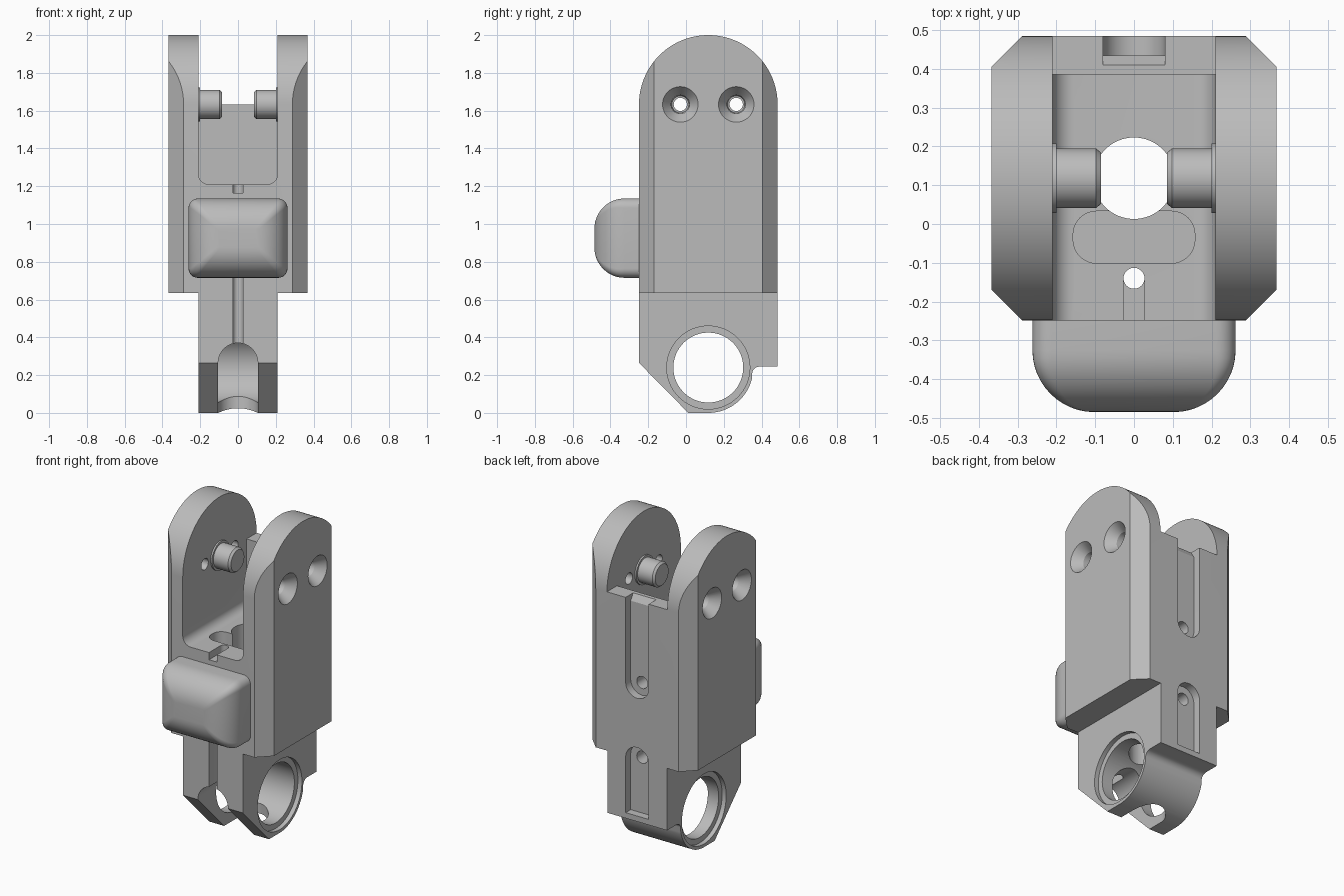
import bpy, bmesh, math
from mathutils import Vector, Matrix

cube = bpy.data.objects.get("Cube")
if cube:
    bpy.data.objects.remove(cube, do_unlink=True)

grey = bpy.data.materials.new("plain grey")
grey.use_nodes = True
colour = (0.5, 0.5, 0.5, 1)
grey.diffuse_color = colour
grey.node_tree.nodes["Principled BSDF"].inputs["Base Color"].default_value = colour

AXES = {"x": lambda a, b, d: (d, a, b), "y": lambda a, b, d: (a, d, b), "z": lambda a, b, d: (a, b, d)}


def arc(cx, cy, r, start, end, steps=24):
    return [(cx + r * math.cos(math.radians(start + (end - start) * i / steps)),
             cy + r * math.sin(math.radians(start + (end - start) * i / steps))) for i in range(steps + 1)]


def circle(cx, cy, r, steps=64):
    return arc(cx, cy, r, 0, 360, steps)[:-1]


def round_rect(cx, cy, hw, hh, r, steps=8):
    pts = []
    for sx, sy, a in ((1, 1, 0), (-1, 1, 90), (-1, -1, 180), (1, -1, 270)):
        pts += arc(cx + sx * (hw - r), cy + sy * (hh - r), r, a, a + 90, steps)
    return pts


def loft(name, axis, rings):
    """Skin a list of (outline, depth) rings along an axis and cap both ends."""
    bm = bmesh.new()
    loops = [[bm.verts.new(AXES[axis](a, b, d)) for a, b in pts] for pts, d in rings]
    n = len(loops[0])
    for lo, hi in zip(loops, loops[1:]):
        for i in range(n):
            bm.faces.new((lo[i], lo[(i + 1) % n], hi[(i + 1) % n], hi[i]))
    bm.faces.new(loops[0])
    bm.faces.new(loops[-1])
    bmesh.ops.recalc_face_normals(bm, faces=bm.faces)
    mesh = bpy.data.meshes.new(name)
    bm.to_mesh(mesh)
    bm.free()
    mesh.materials.append(grey)
    obj = bpy.data.objects.new(name, mesh)
    bpy.context.collection.objects.link(obj)
    return obj


def prism(name, axis, pts, lo, hi):
    return loft(name, axis, [(pts, lo), (pts, hi)])


def combine(obj, other, operation="DIFFERENCE"):
    bpy.context.view_layer.objects.active = obj
    mod = obj.modifiers.new("combine", "BOOLEAN")
    mod.operation, mod.solver, mod.object = operation, "EXACT", other
    bpy.ops.object.modifier_apply(modifier=mod.name)
    bpy.data.objects.remove(other, do_unlink=True)


def cut(axis, pts, lo, hi):
    combine(body, prism("cutter", axis, pts, lo, hi))


def box(x0, x1, y0, y1):
    return [(x0, y0), (x1, y0), (x1, y1), (x0, y1)]


def smooth(obj):
    bpy.ops.object.select_all(action="DESELECT")
    obj.select_set(True)
    bpy.context.view_layer.objects.active = obj
    bpy.ops.object.shade_smooth_by_angle(angle=math.radians(30))


MID, PIVOT = 0.118, 1.633          # depth centre and pin height
FRONT, BACK = -0.249, 0.485

# Upper body: round-topped side profile trimmed to chamfered corners
body = prism("body", "x", [(FRONT, 0.635), (BACK, 0.635)] + arc(MID, PIVOT, 0.367, 0, 180, 64), -0.5, 0.5)
plan = []
for sx, sy in ((1, 1), (-1, 1), (-1, -1), (1, -1)):
    y, inner = (BACK, BACK - 0.08) if sy > 0 else (FRONT, FRONT + 0.08)
    pair = [(sx * 0.368, inner), (sx * 0.288, y)]
    plan += pair if sx * sy > 0 else pair[::-1]
combine(body, prism("plan", "z", plan, 0.5, 2.1), "INTERSECT")

# Lower block with round bottom lug
lug = [(FRONT, 0.8), (FRONT, 0.265), (0.012, 0)] + arc(MID, 0.238, 0.238, -90, -14, 20)
lug += arc(0.39, 0.205, 0.04, 170, 90, 8) + [(BACK, 0.245), (BACK, 0.8)]
combine(body, prism("lug", "x", lug, -0.208, 0.208), "UNION")

# Fork opening with filleted floor, open to the back above the rear wall
cut("y", [(-0.21, 2.2)] + arc(-0.155, 1.265, 0.055, 180, 270, 8)
    + arc(0.155, 1.265, 0.055, 270, 360, 8) + [(0.21, 2.2)], -0.6, 0.385)
cut("y", box(-0.21, 0.21, PIVOT, 2.2), 0.2, 0.7)

# Cross bore with a counterbore at each end
cut("x", circle(MID, 0.24, 0.185), -0.5, 0.5)
for s in (-1, 1):
    cut("x", circle(MID, 0.24, 0.22), *sorted((s * 0.18, s * 0.5)))

# Vertical passage, floor pocket and cord hole
cut("z", circle(0, MID, 0.105), -0.2, 1.5)
cut("z", round_rect(0, -0.034, 0.157, 0.067, 0.06), 1.13, 1.3)
cut("z", circle(0, -0.14, 0.027, 32), -0.2, 1.5)

# Front arch and cord channels
cut("y", [(0.105, -0.1)] + arc(0, 0.265, 0.105, 0, 180) + [(-0.105, -0.1)], -0.5, MID)
cut("y", box(-0.027, 0.027, 0.2, 0.8), -0.5, -0.14)
cut("y", box(-0.027, 0.027, 1.165, 1.3), -0.5, -0.14)

# Rear grooves with round ends and cord holes
cut("y", [(0.08, 2)] + arc(0, 1.1, 0.08, 0, -180) + [(-0.08, 2)], 0.435, 0.7)
cut("y", [(-0.08, 0.28)] + arc(0, 0.63, 0.08, 180, 0) + [(0.08, 0.28)], 0.435, 0.7)
cut("x", [(0.41, 1.66), (0.41, PIVOT), (0.437, 1.59), (0.5, 1.59), (0.5, 1.66)], -0.08, 0.08)
for z in (1.1, 0.63):
    cut("y", circle(0, z, 0.038, 32), 0.2, 0.7)

# Countersunk screw holes through both fork arms
for y in (-0.03, 0.266):
    cut("x", circle(y, PIVOT, 0.035, 32), -0.6, 0.6)
    for s in (-1, 1):
        rings = [(circle(y, PIVOT, r, 48), s * x) for r, x in ((0.045, 0.27), (0.05, 0.31), (0.094, 0.368), (0.094, 0.45))]
        combine(body, loft("countersink", "x", rings))
smooth(body)

# Pivot pins with a thin collar and bevelled tip
for side, s in (("right", -1), ("left", 1)):
    rings = [(circle(MID, PIVOT, r), s * x) for r, x in
             ((0.09, 0.22), (0.09, 0.2), (0.077, 0.2), (0.077, 0.098), (0.066, 0.085))]
    smooth(loft(side + "_pivot_pin", "x", rings))

# Pillow-shaped front pad
R = 0.16
rings = [(round_rect(0, 0.925, 0.262, 0.21, 0.05), -0.24)]
for i in range(13):
    a = math.radians(90 * i / 12)
    inset = R * (1 - math.cos(a))
    rings.append((round_rect(0, 0.925, 0.262 - inset, 0.21 - inset, 0.05 - 0.04 * i / 12),
                  -0.325 - R * math.sin(a)))
smooth(loft("front_pad", "y", rings))
